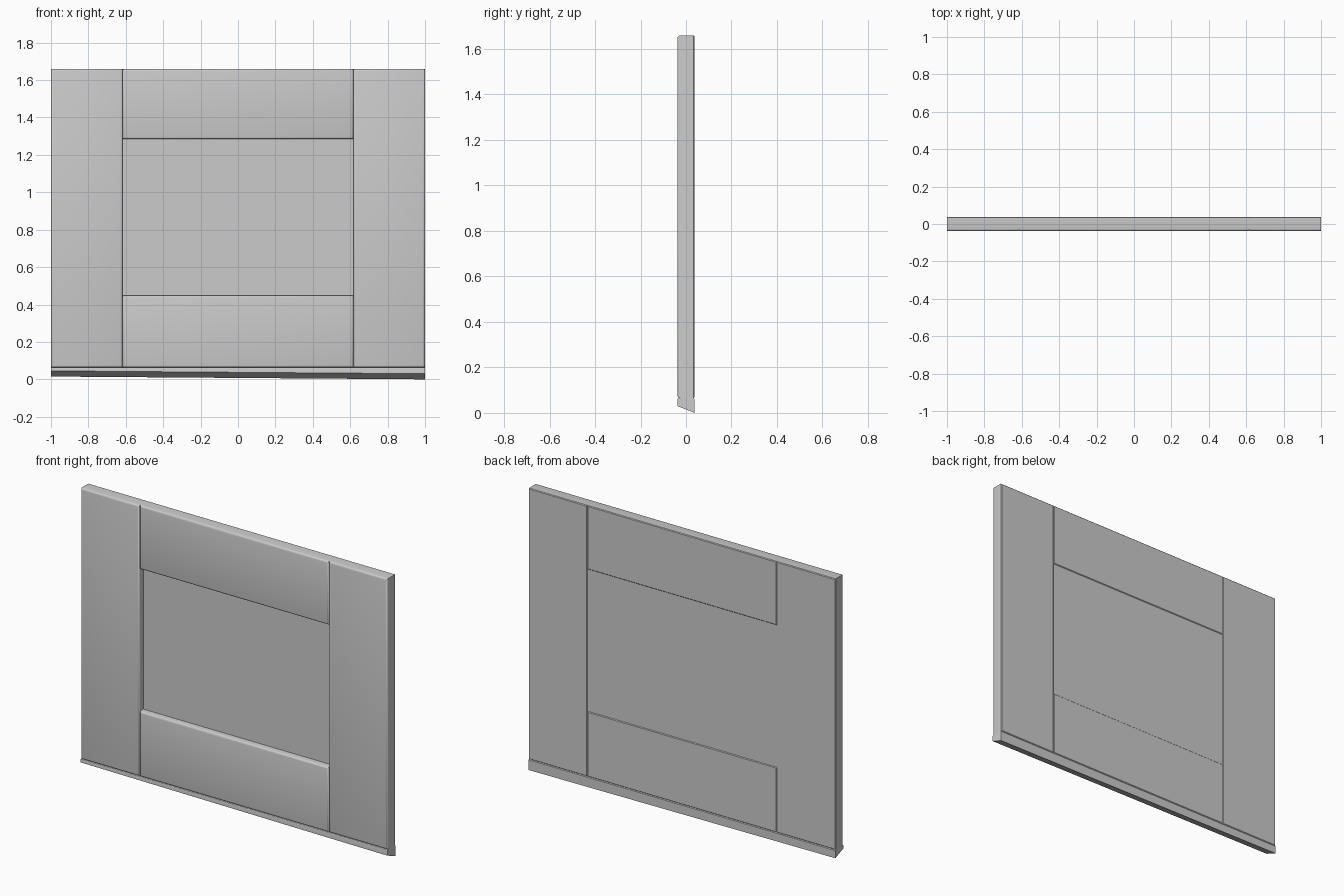
import bpy, bmesh

if "Cube" in bpy.data.objects:
    bpy.data.objects.remove(bpy.data.objects["Cube"])

H = 0.0375            # half depth of the frame
X0, X1 = 0.617, 1.0   # inner and outer edge of the stiles
SEAM, TOP = 0.064, 1.66


def base_z(x, y):
    """Underside of the kick strip: a plane tilted in x and y."""
    return 0.0105 - 0.0075 * x - 0.4 * (y - H) - 0.003


def block(name, x, z, y=(-H, H), front=0.012, back=0.004, tilted=False):
    """Box with a rounded front rim and a fine chamfer on the back rim."""
    bm = bmesh.new()
    bmesh.ops.create_cube(bm, size=1)
    for v in bm.verts:
        px, py, pz = (r[int(c > 0)] for r, c in zip((x, y, z), v.co))
        if tilted and v.co.z < 0:
            pz = base_z(px, py)
        v.co = (px, py, pz)
    for side, width, segs in ((y[0], front, 3), (y[1], back, 1)):
        if width:
            rim = [e for e in bm.edges
                   if all(abs(v.co.y - side) < 1e-5 for v in e.verts)
                   and not (tilted and sum(v.co.z for v in e.verts) / 2 < SEAM - 0.006)]
            bmesh.ops.bevel(bm, geom=rim, offset=width, segments=segs,
                            profile=0.5, affect='EDGES')
    bmesh.ops.recalc_face_normals(bm, faces=bm.faces)
    me = bpy.data.meshes.new(name)
    bm.to_mesh(me)
    bm.free()
    ob = bpy.data.objects.new(name, me)
    bpy.context.collection.objects.link(ob)
    bpy.ops.object.select_all(action='DESELECT')
    ob.select_set(True)
    bpy.context.view_layer.objects.active = ob
    bpy.ops.object.shade_smooth_by_angle(angle=0.7)
    return ob


# Upright stiles
block("stile_left", (-X1, -X0), (SEAM, TOP))
block("stile_right", (X0, X1), (SEAM, TOP))

# Rails between the stiles
block("rail_top", (-X0, X0), (1.285, TOP))
block("rail_bottom", (-X0, X0), (SEAM, 0.447))

# Recessed panel, nearly flush with the back
block("centre_panel", (-X0, X0), (0.447, 1.285), y=(0.0, H - 0.004), front=0, back=0)

# Scribed kick strips below the frame, cut at a slant
for name, xs in (("left", (-X1, -X0)), ("middle", (-X0, X0)), ("right", (X0, X1))):
    block("kick_strip_" + name, xs, (0, SEAM), front=0.004, back=0.004, tilted=True)
